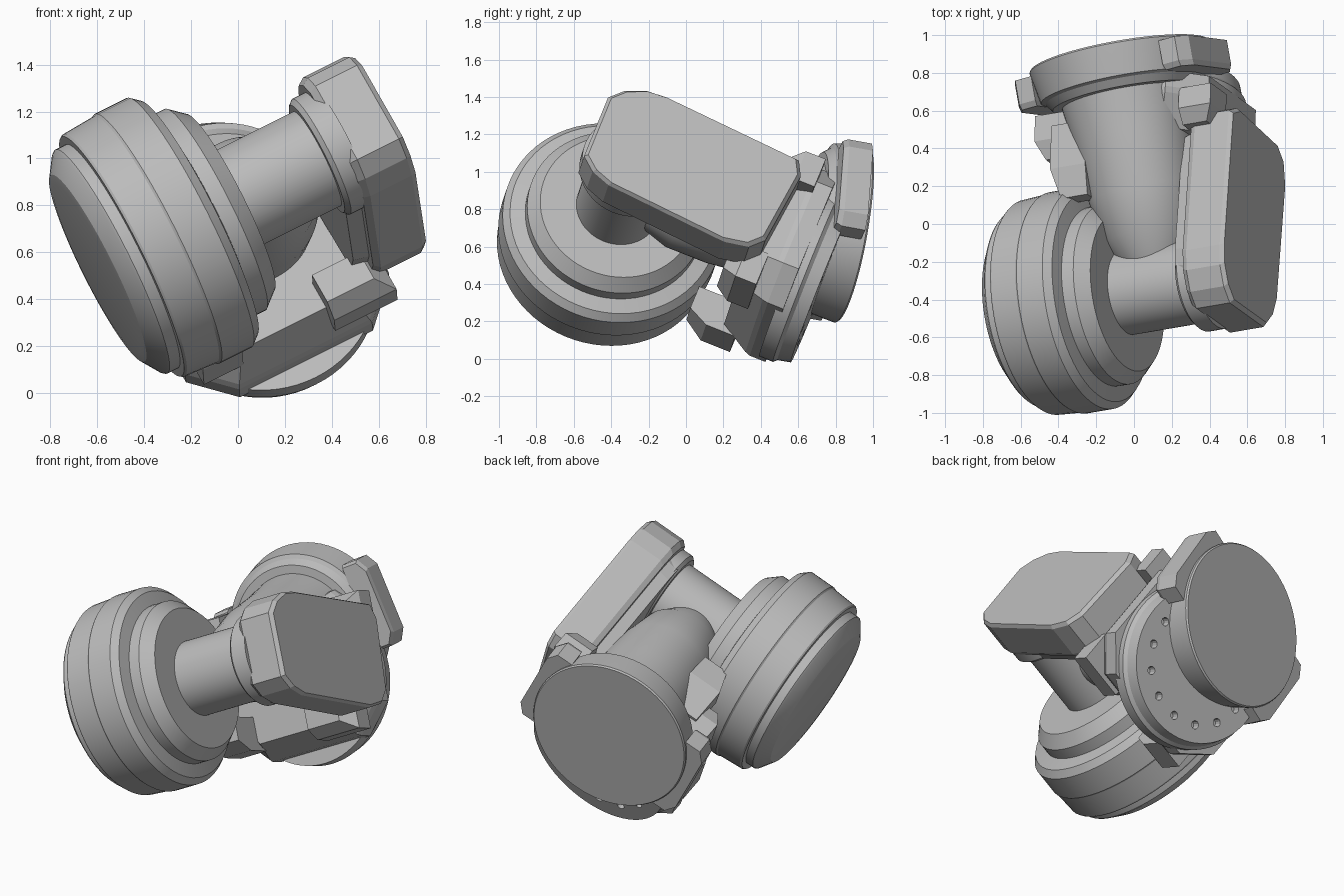
import bpy, bmesh, math
from mathutils import Vector, Matrix

cube = bpy.data.objects.get("Cube")
if cube:
    bpy.data.objects.remove(cube)

grey = bpy.data.materials.new("plain_grey")
grey.use_nodes = True
grey.diffuse_color = (0.5, 0.5, 0.5, 1)
grey.node_tree.nodes["Principled BSDF"].inputs["Base Color"].default_value = (0.5, 0.5, 0.5, 1)


def frame(origin, z, x):
    """Matrix with the given z axis and x as near as possible to the hint."""
    z = z.normalized()
    x = (x - z * x.dot(z)).normalized()
    m = Matrix((x, z.cross(x), z)).transposed().to_4x4()
    m.translation = origin
    return m


def finish(name, bm, m, smooth=True):
    bmesh.ops.recalc_face_normals(bm, faces=bm.faces)
    me = bpy.data.meshes.new(name)
    bm.to_mesh(me)
    bm.free()
    me.transform(m)
    ob = bpy.data.objects.new(name, me)
    bpy.context.collection.objects.link(ob)
    me.materials.append(grey)
    bpy.ops.object.select_all(action='DESELECT')
    ob.select_set(True)
    bpy.context.view_layer.objects.active = ob
    if smooth:
        bpy.ops.object.shade_smooth_by_angle(angle=math.radians(25))
    return ob


def loft(name, loops, m, smooth=False):
    """Closed solid through loops of 3D points of equal count."""
    bm = bmesh.new()
    rings = [[bm.verts.new(p) for p in loop] for loop in loops]
    n = len(rings[0])
    for lo, hi in zip(rings, rings[1:]):
        for i in range(n):
            j = (i + 1) % n
            bm.faces.new((lo[i], lo[j], hi[j], hi[i]))
    bm.faces.new(rings[0])
    bm.faces.new(rings[-1])
    return finish(name, bm, m, smooth)


def lathe(name, profile, m, n=72):
    """Profile of (height, radius) turned about the frame's z."""
    loops = [[(r * math.cos(i * math.tau / n), r * math.sin(i * math.tau / n), h)
              for i in range(n)] for h, r in profile]
    return loft(name, loops, m, True)


def prism(name, pts, levels, m):
    """Outline lofted over (height, scale) levels about its centre."""
    cx = (min(p[0] for p in pts) + max(p[0] for p in pts)) / 2
    cy = (min(p[1] for p in pts) + max(p[1] for p in pts)) / 2
    loops = [[(cx + (x - cx) * k, cy + (y - cy) * k, h) for x, y in pts] for h, k in levels]
    return loft(name, loops, m)


# Three axes meeting at the joint centre
J = Vector((0.035, -0.352, 0.848))
A = Vector((0.884, 0.15, 0.442)).normalized()
L = Vector((0.074, 0.89, -0.45))
B = Vector((0.028, 0.933, -0.372))
N = Vector((-0.17, 0.97, -0.175))
roll = frame(J, A, L)
mount = frame(J, B, A)

# Large drum, shaft and collar on the roll axis
lathe("drum", [(-0.72, 0.40), (-0.715, 0.445), (-0.66, 0.525), (-0.65, 0.533), (-0.60, 0.533),
               (-0.60, 0.57), (-0.59, 0.577), (-0.44, 0.587),
               (-0.43, 0.594), (-0.275, 0.594), (-0.235, 0.56), (-0.22, 0.48),
               (-0.15, 0.48), (-0.08, 0.42)], roll)
lathe("shaft", [(-0.1, 0.225), (0.40, 0.225)], roll)
lathe("shaft_collar", [(0.34, 0.255), (0.36, 0.275), (0.46, 0.275)], roll)

# Long cover plate with cut corners, and its inner step
outline = [(-0.27, 0.18), (-0.21, 0.26), (-0.11, 0.32), (0.0, 0.34), (0.79, 0.36),
           (0.84, 0.28), (0.84, -0.16), (0.78, -0.24), (0.65, -0.28),
           (-0.04, -0.29), (-0.15, -0.26), (-0.23, -0.20)]
prism("cover_plate", outline, [(0.42, 0.95), (0.45, 1), (0.65, 1), (0.672, 0.965)], roll)
prism("cover_step", outline, [(0.35, 0.82), (0.43, 0.86)], roll)

# Square mounting slab with cut corners, tapering towards the joint
c, d, top, low, left, right = 0.17, 0.27, 0.43, 0.44, 0.52, 0.46
square = [(left, top - c), (left - c, top), (c - right, top), (-right, top - c),
          (-right, d - low), (d - right, -low), (left - c, -low), (left, c - low)]
prism("mount_slab", square, [(0.76, 0.80), (0.92, 0.98), (0.95, 1), (1.04, 1)], mount)

# Round ring with a circle of screw holes
ring_frame = mount @ Matrix.Translation((0.03, 0.03, 0))
ring = lathe("mount_ring", [(1.0, 0.488), (1.08, 0.488), (1.10, 0.47), (1.17, 0.455)], ring_frame)
bm = bmesh.new()
for i in range(14):
    a = i * math.tau / 14
    bmesh.ops.create_cone(bm, cap_ends=True, segments=12, radius1=0.025, radius2=0.025, depth=0.1,
                          matrix=Matrix.Translation((0.35 * math.cos(a), 0.35 * math.sin(a), 1.17)))
cutter = finish("hole_cutter", bm, ring_frame, False)
cutter.hide_render = True
cut = ring.modifiers.new("holes", 'BOOLEAN')
cut.operation = 'DIFFERENCE'
cut.object = cutter
cut.solver = 'EXACT'
bpy.context.view_layer.objects.active = ring
bpy.ops.object.modifier_apply(modifier=cut.name)
bpy.data.objects.remove(cutter)


def claw(name, x0, x1, y0, y1, s0, s1):
    """Bracket on the slab that narrows towards its free end."""
    xm, ym = x0 + (x1 - x0) * 0.75, y0 + (y1 - y0) * 0.7
    loops = [((x0, y0), (xa, y0), (xa, ya), (x0, ya)) for xa, ya in ((xm, ym), (x1, y1), (x1, y1))]
    heights = (s0, s0 + (s1 - s0) * 0.4, s1)
    loft(name, [[(x, y, h) for x, y in loop] for loop, h in zip(loops, heights)], mount)


# Corner claws reaching forward from the slab
claw("upper_left_claw", 0.18, 0.48, 0.22, 0.42, 0.66, 0.86)
claw("lower_left_claw", 0.40, 0.59, -0.20, -0.38, 0.76, 0.95)
claw("upper_right_claw", -0.24, -0.43, 0.18, 0.38, 0.56, 0.84)
claw("lower_right_claw", -0.26, -0.45, -0.24, -0.40, 0.68, 0.92)
claw("lower_right_arm", -0.13, -0.34, -0.30, -0.42, 0.43, 0.84)

# Tapered neck and output disc on the tilted axis
output = frame(Vector((-0.075, 0.888, 0.672)), N, Vector((0.84, 0, 0.5)))
lathe("neck", [(-1.15, 0.16), (-0.98, 0.25), (-0.75, 0.295), (-0.45, 0.32), (-0.15, 0.36)], output)
lathe("output_disc", [(-0.23, 0.40), (-0.19, 0.43), (-0.18, 0.455), (-0.05, 0.48),
                      (-0.01, 0.487), (0, 0.48)], output)

# Two opposite lugs on the disc rim
for s, side in ((1, "left"), (-1, "right")):
    lug = [(s * x, y) for x, y in ((0.40, -0.27), (0.50, -0.27), (0.545, -0.2),
                                  (0.545, 0.2), (0.50, 0.27), (0.40, 0.27))]
    prism(f"{side}_lug", lug, [(-0.19, 0.94), (-0.16, 1), (-0.03, 1)], output)
